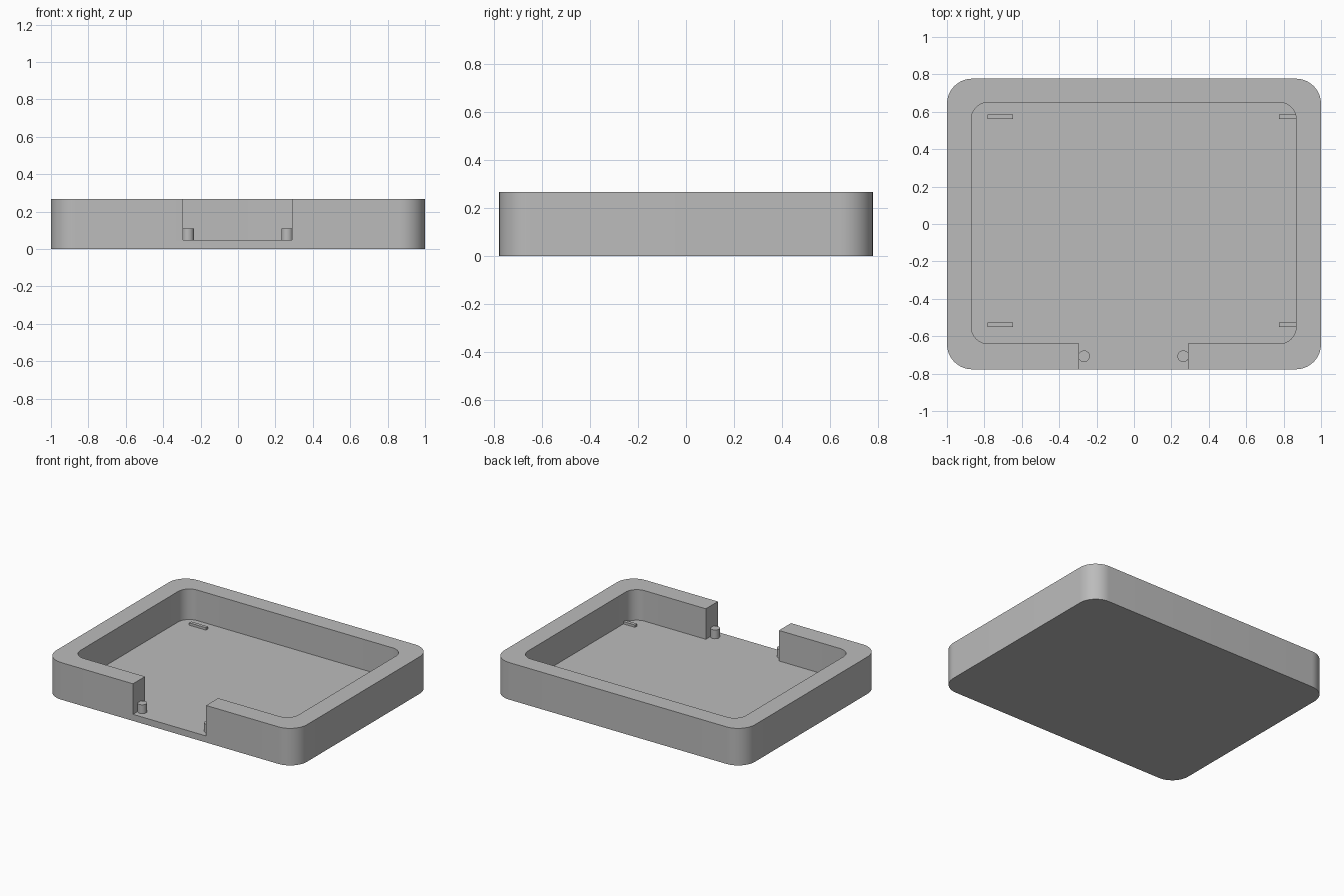
import bpy
import bmesh
from math import sin, cos, pi

cube = bpy.data.objects.get("Cube")
if cube:
    bpy.data.objects.remove(cube, do_unlink=True)

grey = bpy.data.materials.new("plain_grey")
grey.use_nodes = True
colour = (0.5, 0.5, 0.5, 1)
grey.diffuse_color = colour
grey.node_tree.nodes["Principled BSDF"].inputs["Base Color"].default_value = colour

HEIGHT, FLOOR = 0.267, 0.047
FRONT, BACK = -0.777, 0.777


def rounded(x0, x1, y0, y1, r, steps=14):
    """Counter-clockwise rounded rectangle, starting at the front left corner."""
    centres = [(x0 + r, y0 + r), (x1 - r, y0 + r), (x1 - r, y1 - r), (x0 + r, y1 - r)]
    points = []
    for i, (cx, cy) in enumerate(centres):
        for s in range(steps + 1):
            a = pi + (i + s / steps) * pi / 2
            points.append((cx + r * cos(a), cy + r * sin(a)))
    return points


def prism(name, outline, z0, z1):
    """Extrude a flat outline between two heights."""
    bm = bmesh.new()
    face = bm.faces.new([bm.verts.new((x, y, z0)) for x, y in outline])
    top = bmesh.ops.extrude_face_region(bm, geom=[face])["geom"]
    bmesh.ops.translate(bm, vec=(0, 0, z1 - z0),
                        verts=[g for g in top if isinstance(g, bmesh.types.BMVert)])
    bmesh.ops.recalc_face_normals(bm, faces=bm.faces)
    mesh = bpy.data.meshes.new(name)
    bm.to_mesh(mesh)
    bm.free()
    mesh.materials.append(grey)
    obj = bpy.data.objects.new(name, mesh)
    bpy.context.collection.objects.link(obj)
    return obj


def smooth(obj):
    bpy.ops.object.select_all(action="DESELECT")
    obj.select_set(True)
    bpy.context.view_layer.objects.active = obj
    bpy.ops.object.shade_smooth_by_angle()


# Tray body: rounded slab with a pocket that opens through the front wall
tray = prism("tray", rounded(-1, 1, FRONT, BACK, 0.135), 0, HEIGHT)
pocket = rounded(-0.87, 0.867, -0.64, 0.65, 0.09)
notch = [(-0.293, -0.64), (-0.293, -0.9), (0.29, -0.9), (0.29, -0.64)]
corner = len(pocket) // 4
cutter = prism("pocket_cutter", pocket[:corner] + notch + pocket[corner:], FLOOR, 0.4)
cutter.hide_render = True

cut = tray.modifiers.new("pocket", "BOOLEAN")
cut.operation = "DIFFERENCE"
cut.solver = "EXACT"
cut.object = cutter
bpy.context.view_layer.objects.active = tray
bpy.ops.object.modifier_apply(modifier=cut.name)
bpy.data.objects.remove(cutter, do_unlink=True)
smooth(tray)

# Locating pegs beside the front opening
for side, x in (("right", -0.267), ("left", 0.263)):
    peg = prism(side + "_peg", rounded(x - 0.031, x + 0.031, -0.738, -0.676, 0.0309, 6),
                FLOOR - 0.01, 0.11)
    smooth(peg)

# Low ribs on the floor; the left pair runs into the side wall
for side, x0, x1 in (("right", -0.783, -0.648), ("left", 0.775, 0.9)):
    for end, y in (("front", -0.538), ("back", 0.574)):
        prism(f"{end}_{side}_rib",
              [(x0, y - 0.012), (x1, y - 0.012), (x1, y + 0.012), (x0, y + 0.012)],
              FLOOR - 0.01, FLOOR + 0.017)
